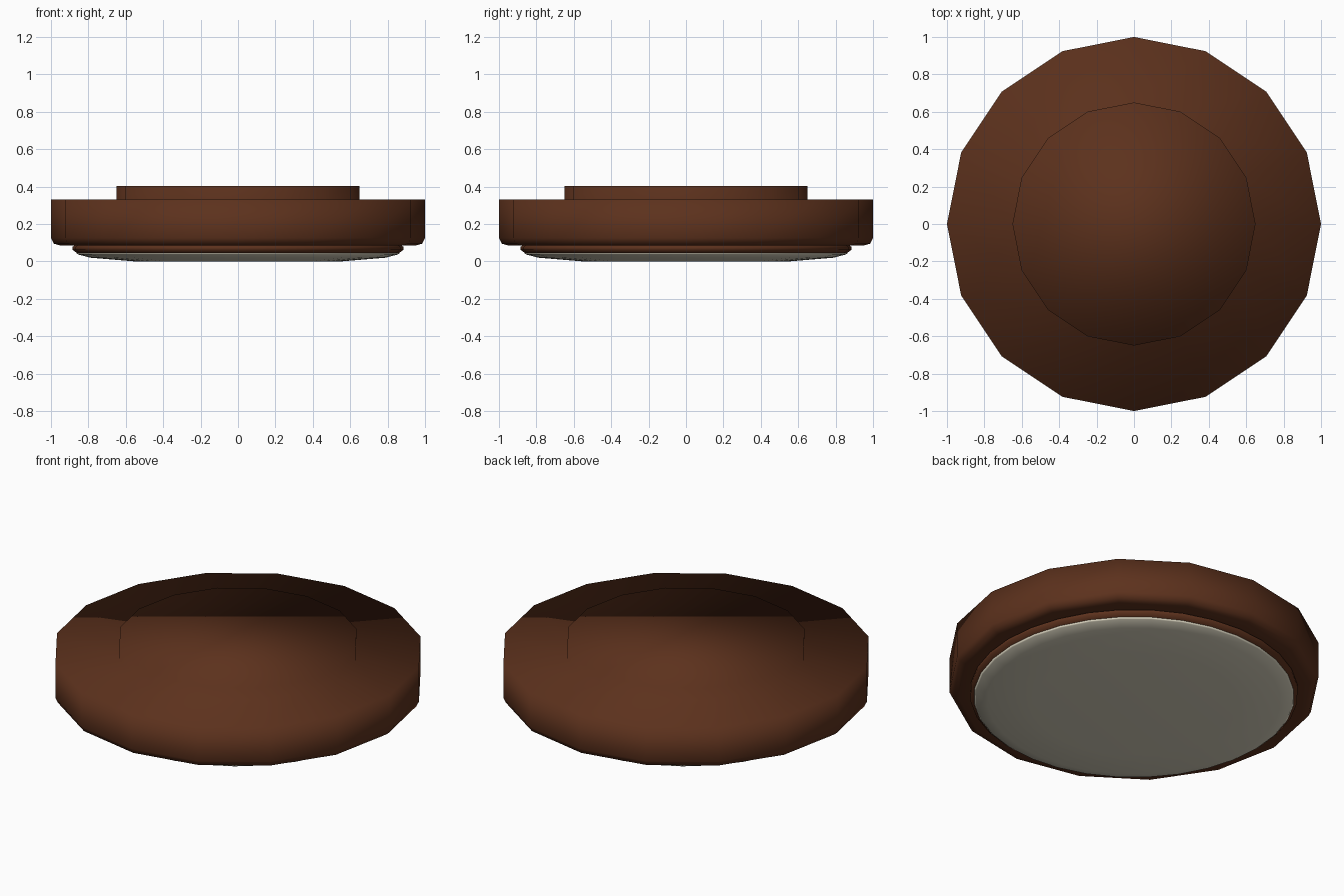
import bpy, bmesh, math

if "Cube" in bpy.data.objects:
    bpy.data.objects.remove(bpy.data.objects["Cube"])


def material(name, rgb):
    m = bpy.data.materials.new(name)
    m.diffuse_color = (*rgb, 1.0)
    m.use_nodes = True
    m.node_tree.nodes["Principled BSDF"].inputs["Base Color"].default_value = m.diffuse_color
    return m


def lathe(name, profile, sides, mat):
    """Turn a bottom-to-top (radius, z) profile into a closed solid with n-gon caps."""
    bm = bmesh.new()
    rings = []
    for r, z in profile:
        rings.append([bm.verts.new((r * math.cos(2 * math.pi * i / sides),
                                    r * math.sin(2 * math.pi * i / sides), z))
                      for i in range(sides)])
    for a, b in zip(rings, rings[1:]):
        for i in range(sides):
            j = (i + 1) % sides
            bm.faces.new((a[i], a[j], b[j], b[i]))
    bm.faces.new(rings[0][::-1])
    bm.faces.new(rings[-1])
    for f in bm.faces:
        f.smooth = True
    bmesh.ops.recalc_face_normals(bm, faces=bm.faces)
    me = bpy.data.meshes.new(name)
    bm.to_mesh(me)
    bm.free()
    me.materials.append(mat)
    ob = bpy.data.objects.new(name, me)
    bpy.context.collection.objects.link(ob)
    return ob


brown = material("dark brown", (0.108, 0.031, 0.012))
cream = material("warm cream", (0.68, 0.64, 0.51))

# Sixteen-sided body: rounded lower rim, flat shoulder and raised top step
lathe("body", [(0.86, 0.085), (0.95, 0.085), (0.985, 0.095), (1.0, 0.125),
               (1.0, 0.33), (0.65, 0.33), (0.65, 0.403)], 16, brown)

# Round neck under the body
lathe("neck", [(0.855, 0.04), (0.885, 0.062), (0.885, 0.078), (0.87, 0.088)], 32, brown)

# Shallow domed base pad
lathe("base_pad", [(0.55, 0.0), (0.79, 0.02), (0.855, 0.037), (0.865, 0.045)], 32, cream)
